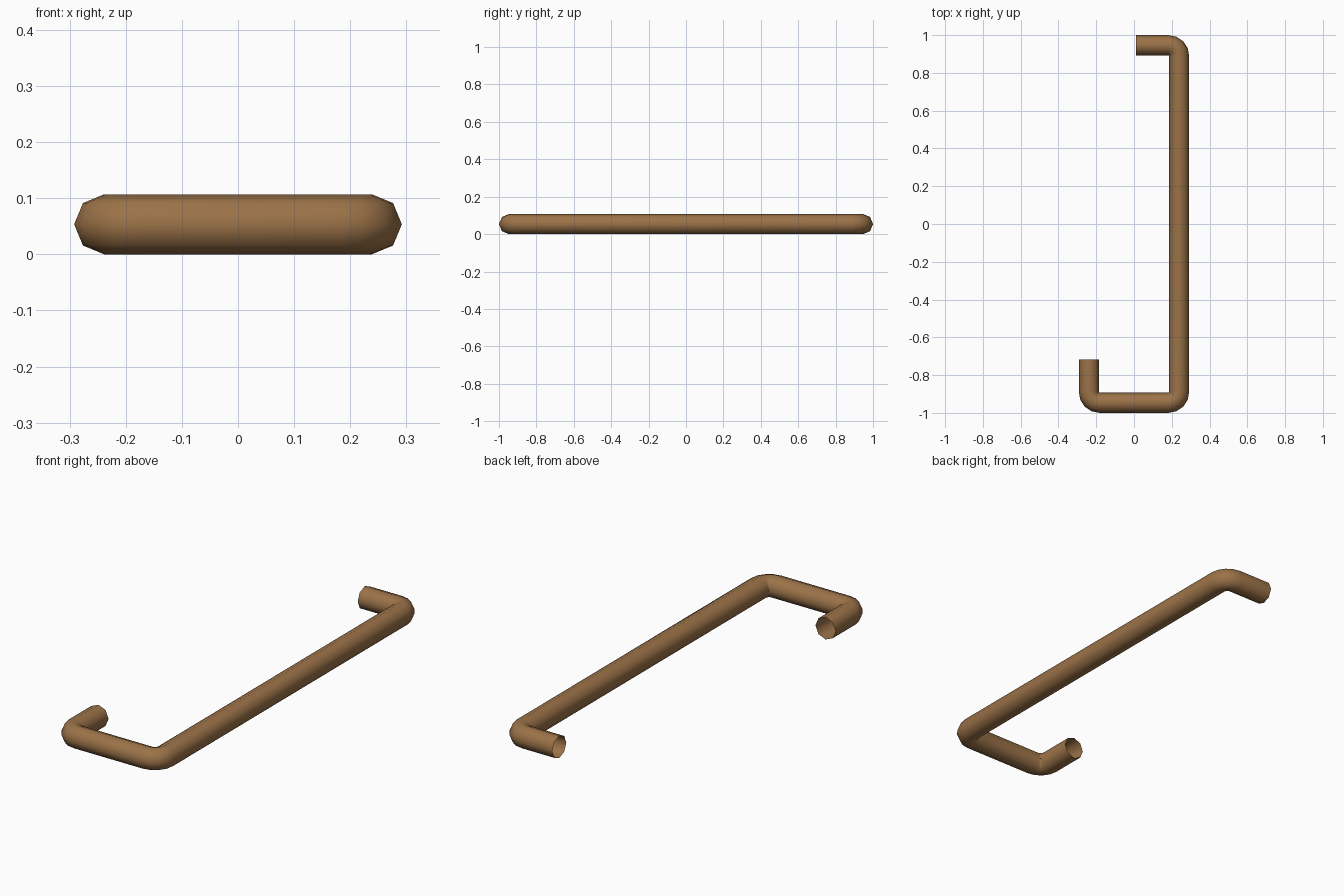
import bpy, bmesh, math
from mathutils import Vector

if "Cube" in bpy.data.objects:
    bpy.data.objects.remove(bpy.data.objects["Cube"])

R = 0.0535      # tube radius
SIDES = 8
BEND = 0.056    # centre-line bend radius
STEPS = 4
X, Y = 0.292 - R, 1.0 - R

# Centre line of the bent rod
corners = [Vector(p) for p in
           [(0.01, Y, R), (X, Y, R), (X, -Y, R), (-X, -Y, R), (-X, -0.717, R)]]

# Rings as (centre, direction), with an arc at each corner
rings = [(corners[0], (corners[1] - corners[0]).normalized())]
for a, b, c in zip(corners, corners[1:], corners[2:]):
    d1, d2 = (b - a).normalized(), (c - b).normalized()
    centre = b - d1 * BEND + d2 * BEND
    for i in range(STEPS + 1):
        t = math.pi / 2 * i / STEPS
        rings.append((centre - d2 * BEND * math.cos(t) + d1 * BEND * math.sin(t),
                      d1 * math.cos(t) + d2 * math.sin(t)))
rings.append((corners[-1], (corners[-1] - corners[-2]).normalized()))

# Open-ended tube swept along the rings
bm = bmesh.new()
up = Vector((0, 0, 1))
loops = []
for pos, d in rings:
    side = d.cross(up)
    loops.append([bm.verts.new(pos + side * R * math.cos(2 * math.pi * k / SIDES)
                               + up * R * math.sin(2 * math.pi * k / SIDES))
                  for k in range(SIDES)])
for l1, l2 in zip(loops, loops[1:]):
    for k in range(SIDES):
        n = (k + 1) % SIDES
        f = bm.faces.new((l1[k], l1[n], l2[n], l2[k]))
        f.smooth = True
bmesh.ops.recalc_face_normals(bm, faces=bm.faces)

# Make sure the normals face away from the centre line
bm.normal_update()
f = bm.faces[0]
if f.normal.dot(f.calc_center_median() - (rings[0][0] + rings[1][0]) / 2) < 0:
    bmesh.ops.reverse_faces(bm, faces=bm.faces)

mesh = bpy.data.meshes.new("bent_rod")
bm.to_mesh(mesh)
bm.free()
rod = bpy.data.objects.new("bent_rod", mesh)
bpy.context.collection.objects.link(rod)

# Brown colour
mat = bpy.data.materials.new("brown")
mat.diffuse_color = (0.33, 0.17, 0.065, 1)
mat.use_nodes = True
mat.node_tree.nodes["Principled BSDF"].inputs["Base Color"].default_value = mat.diffuse_color
mesh.materials.append(mat)
